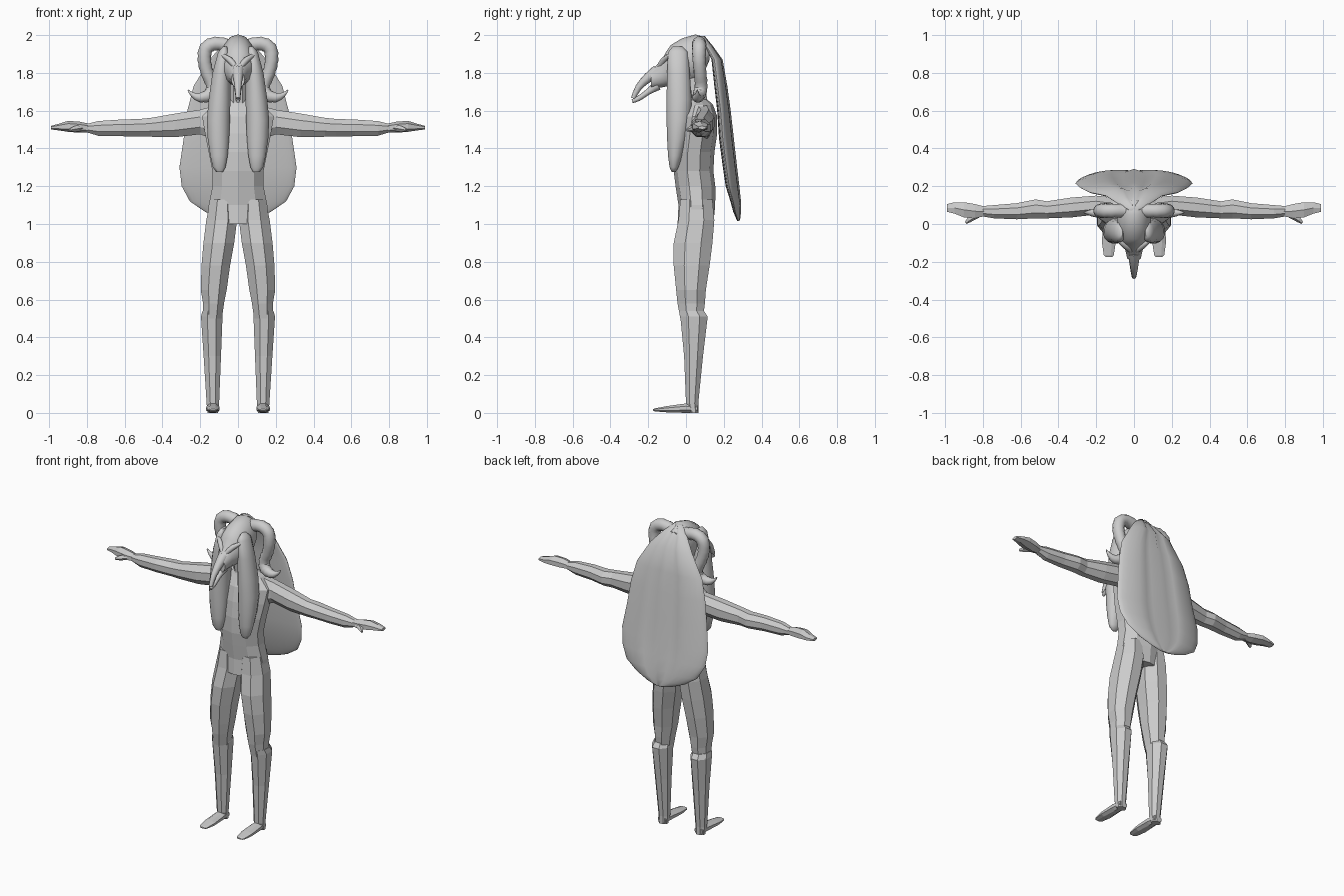
import bpy, bmesh, math
from mathutils import Vector

grey = bpy.data.materials.new("plain_grey")
grey.diffuse_color = (0.6, 0.6, 0.6, 1)


def skin(name, loops, smooth=None):
    """Bridge a list of point loops into a closed, capped mesh."""
    bm = bmesh.new()
    rows = [[bm.verts.new(p) for p in loop] for loop in loops]
    n = len(rows[0])
    for a, b in zip(rows, rows[1:]):
        for i in range(n):
            j = (i + 1) % n
            bm.faces.new((a[i], a[j], b[j], b[i]))
    bm.faces.new(rows[0])
    bm.faces.new(rows[-1])
    bmesh.ops.recalc_face_normals(bm, faces=bm.faces)
    me = bpy.data.meshes.new(name)
    bm.to_mesh(me)
    bm.free()
    me.materials.append(grey)
    ob = bpy.data.objects.new(name, me)
    bpy.context.collection.objects.link(ob)
    if smooth:
        bpy.ops.object.select_all(action='DESELECT')
        bpy.context.view_layer.objects.active = ob
        ob.select_set(True)
        bpy.ops.object.shade_smooth_by_angle(angle=math.radians(smooth))
    return ob


def loft(name, axis, rings, n=8, side=1, smooth=None):
    """Rings are (position on axis, a0, a1, b0, b1): extents on the other two axes."""
    loops = []
    for t, a0, a1, b0, b1 in rings:
        loop = []
        for i in range(n):
            ang = 2 * math.pi * (i + 0.5) / n
            k = 1 / math.cos(math.pi / n)
            a = (a0 + a1) / 2 + (a1 - a0) / 2 * math.cos(ang) * k
            b = (b0 + b1) / 2 + (b1 - b0) / 2 * math.sin(ang) * k
            p = {'x': (t, a, b), 'y': (a, t, b), 'z': (a, b, t)}[axis]
            loop.append((p[0] * side, p[1], p[2]))
        loops.append(loop)
    return skin(name, loops, smooth)


def tube(name, pts, n=10, side=1, steps=1, ridge=0.0, smooth=50):
    """Tapered tube along (x, y, z, radius) points, Catmull-Rom smoothed."""
    P = [Vector(p) for p in pts]
    path = []
    for i in range(len(P) - 1):
        p0, p1, p2, p3 = P[max(i - 1, 0)], P[i], P[i + 1], P[min(i + 2, len(P) - 1)]
        for k in range(steps):
            t = k / steps
            path.append(0.5 * (2 * p1 + (p2 - p0) * t + (2 * p0 - 5 * p1 + 4 * p2 - p3) * t * t
                               + (3 * p1 - p0 - 3 * p2 + p3) * t ** 3))
    path.append(P[-1])
    loops, u = [], None
    for i, p in enumerate(path):
        d = (path[min(i + 1, len(path) - 1)] - path[max(i - 1, 0)]).to_3d().normalized()
        u = u or d.orthogonal()
        u = (u - d * u.dot(d)).normalized()
        v = d.cross(u)
        r = p.w * (1 + ridge * (-1) ** i)
        ring = [p.to_3d() + r * (u * math.cos(2 * math.pi * k / n) + v * math.sin(2 * math.pi * k / n))
                for k in range(n)]
        loops.append([(q.x * side, q.y, q.z) for q in ring])
    return skin(name, loops, smooth)


# Torso and neck
loft("torso", 'z', [
    (1.00, -.16, .16, -.04, .14), (1.10, -.155, .155, -.035, .15), (1.20, -.135, .135, -.05, .15),
    (1.28, -.135, .135, -.06, .14), (1.38, -.155, .155, -.06, .145), (1.48, -.175, .175, -.05, .16),
    (1.57, -.19, .19, -.03, .16), (1.63, -.13, .13, 0, .14), (1.66, -.06, .06, .01, .11)], 10)
loft("neck", 'z', [(1.60, -.06, .06, .01, .12), (1.82, -.055, .055, -.02, .09)], 8)

# Head and snout of the horned skull
loft("skull", 'y', [
    (.125, -.05, .05, 1.87, 1.96), (.09, -.075, .075, 1.79, 1.99), (.05, -.09, .09, 1.75, 2.0),
    (-.02, -.088, .088, 1.73, 1.98), (-.08, -.08, .08, 1.73, 1.945), (-.105, -.065, .065, 1.73, 1.91),
    (-.13, -.048, .048, 1.725, 1.865), (-.185, -.035, .035, 1.72, 1.81)], 14, smooth=35)
tube("upper_snout", [(0, -.15, 1.81, .034), (0, -.20, 1.775, .026), (0, -.25, 1.725, .018),
                     (0, -.28, 1.665, .012)], 8, steps=2)
tube("lower_snout", [(0, -.15, 1.735, .028), (0, -.20, 1.70, .016), (0, -.25, 1.665, .014),
                     (0, -.285, 1.65, .010)], 8, steps=2)

# Back shell: teardrop with two long grooves (z, half width, back y, front y)
shell = [(1.995, .03, .10, .07), (1.94, .09, .145, .10), (1.87, .15, .195, .135), (1.73, .235, .22, .15),
         (1.6, .268, .238, .165), (1.45, .288, .255, .175), (1.3, .31, .272, .195), (1.2, .298, .284, .21),
         (1.12, .255, .292, .235), (1.065, .175, .292, .25), (1.03, .09, .288, .265), (1.015, .03, .282, .272)]
loops = []
for z, w, yb, yf in shell:
    th = yb - yf
    us = [math.sin(math.pi * (i / 16 - 0.5)) for i in range(17)]
    back = [(w * u, yf + th * (.25 + .75 * (1 - u * u) ** .6)
             - .3 * th * math.exp(-((abs(u) - .22) / .13) ** 2), z) for u in us]
    front = [(w * u, yf + th * .25 * (1 - math.sqrt(1 - u * u)), z) for u in us[-2:0:-1]]
    loops.append(back + front)
skin("back_shell", loops, 60)

for s, tag in ((1, "left"), (-1, "right")):
    # Curled horn
    tube(f"{tag}_horn", [
        (.05, .07, 1.945, .036), (.12, .07, 1.955, .037), (.168, .07, 1.93, .037), (.178, .07, 1.87, .036),
        (.163, .075, 1.80, .034), (.135, .08, 1.73, .034), (.15, .07, 1.685, .034), (.20, .06, 1.67, .026),
        (.24, .06, 1.685, .013), (.265, .06, 1.71, .003)], 12, s, 4, .04, 60)
    # Brow ridge and hanging flap
    tube(f"{tag}_brow", [(.015, -.14, 1.835, .014), (.045, -.115, 1.87, .017),
                         (.085, -.085, 1.895, .008)], 8, s, 2)
    loft(f"{tag}_head_flap", 'z', [
        (1.94, .06, .08, -.07, -.02), (1.91, .045, .105, -.095, .01), (1.80, .04, .135, -.10, .02),
        (1.66, .04, .155, -.103, .03), (1.55, .043, .165, -.103, .025), (1.45, .047, .16, -.10, .005),
        (1.36, .055, .147, -.095, -.02), (1.30, .066, .133, -.087, -.04), (1.275, .08, .115, -.075, -.055)],
        16, s, 60)
    # Arm, hand and thumb
    loft(f"{tag}_arm", 'x', [
        (.11, .03, .14, 1.44, 1.63), (.20, .05, .15, 1.475, 1.605), (.33, .035, .14, 1.46, 1.585),
        (.46, .03, .12, 1.462, 1.562), (.52, .03, .13, 1.462, 1.556), (.62, .025, .11, 1.465, 1.553),
        (.74, .03, .10, 1.467, 1.545), (.80, .04, .095, 1.485, 1.53)], 8, s)
    loft(f"{tag}_hand", 'x', [
        (.79, .042, .092, 1.487, 1.528), (.84, .03, .105, 1.487, 1.538), (.90, .035, .115, 1.492, 1.542),
        (.95, .055, .115, 1.498, 1.528), (.99, .065, .105, 1.502, 1.518)], 6, s)
    tube(f"{tag}_thumb", [(.83, .05, 1.51, .020), (.87, .025, 1.503, .016), (.89, .006, 1.498, .008)],
         5, s, smooth=None)
    # Thigh, shin and foot
    loft(f"{tag}_thigh", 'z', [
        (1.13, .02, .145, -.03, .14), (1.02, .005, .168, -.04, .15), (.90, .02, .183, -.065, .14),
        (.78, .042, .193, -.065, .125), (.65, .06, .197, -.052, .105), (.58, .074, .185, -.045, .10),
        (.50, .085, .185, -.03, .09)], 8, s)
    loft(f"{tag}_shin", 'z', [
        (.54, .09, .188, -.035, .095), (.51, .082, .196, -.03, .115), (.30, .09, .182, -.01, .09),
        (.05, .10, .166, .0, .065), (.0, .105, .162, .02, .065)], 8, s)
    loft(f"{tag}_foot", 'y', [
        (.06, .105, .16, 0, .045), (0, .10, .166, 0, .05), (-.10, .097, .169, .003, .036),
        (-.165, .107, .16, .008, .024), (-.175, .115, .15, .012, .02)], 8, s)
